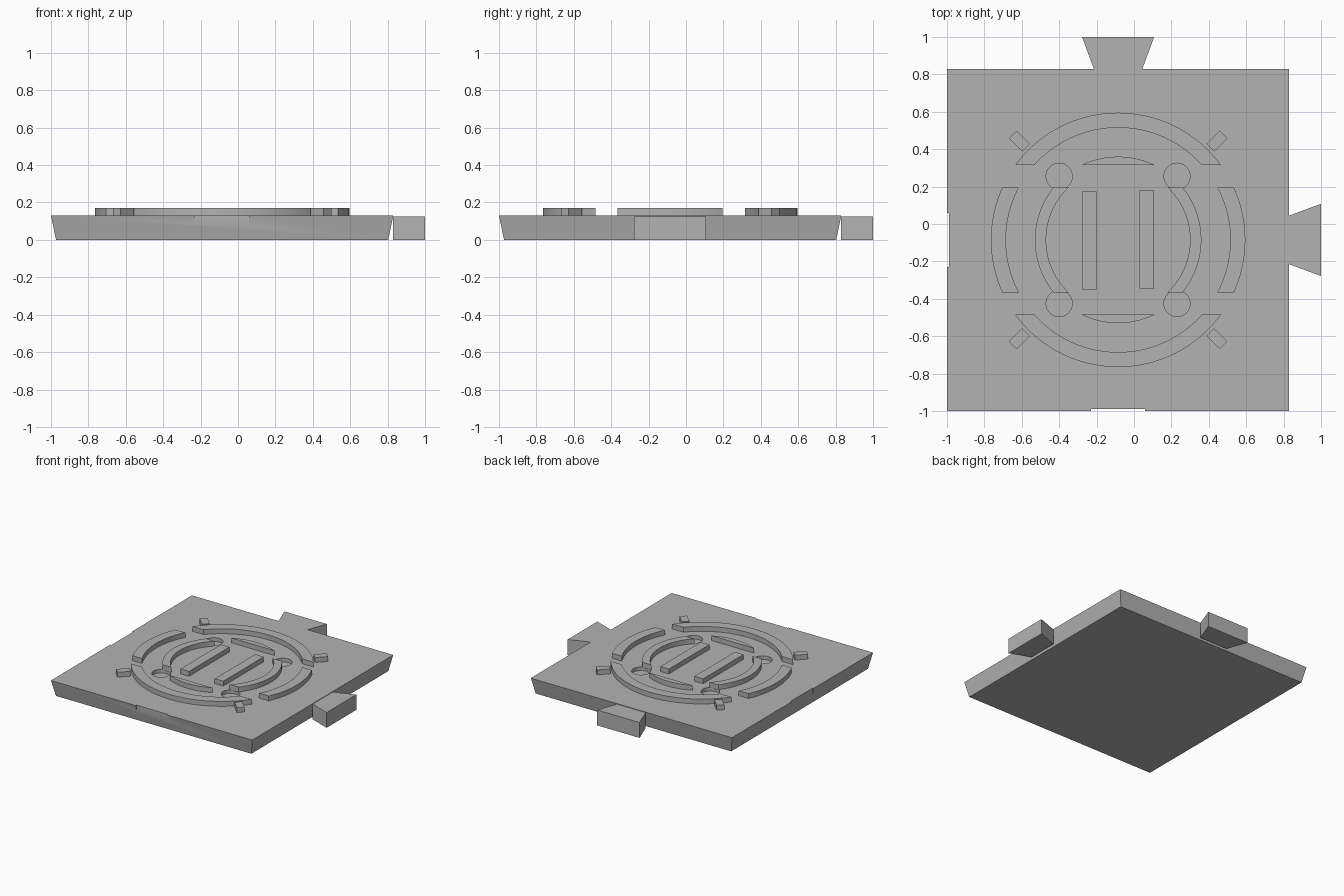
import bpy, bmesh, math

cube = bpy.data.objects.get("Cube")
if cube:
    bpy.data.objects.remove(cube, do_unlink=True)

C = -0.085           # plate centre in x and y
TOP, RAISED = 0.13, 0.17
SINK = 0.005         # raised parts reach slightly into the plate

grey = bpy.data.materials.new("plain grey")
grey.use_nodes = True
grey.diffuse_color = (0.45, 0.45, 0.45, 1)
grey.node_tree.nodes["Principled BSDF"].inputs["Base Color"].default_value = (0.45, 0.45, 0.45, 1)


def prism(name, points, z0, z1, inset=0.0):
    """Extrude an outline around the plate centre; inset pulls the bottom in."""
    bm = bmesh.new()
    rings = []
    for z, d in ((z0, inset), (z1, 0.0)):
        rings.append([bm.verts.new((C + x - math.copysign(d, x), C + y - math.copysign(d, y), z))
                      for x, y in points])
    low, high = rings
    bm.faces.new(low[::-1])
    bm.faces.new(high)
    n = len(points)
    for i in range(n):
        j = (i + 1) % n
        bm.faces.new((low[i], low[j], high[j], high[i]))
    bmesh.ops.recalc_face_normals(bm, faces=bm.faces)
    mesh = bpy.data.meshes.new(name)
    bm.to_mesh(mesh)
    bm.free()
    mesh.materials.append(grey)
    ob = bpy.data.objects.new(name, mesh)
    bpy.context.collection.objects.link(ob)
    return ob


def box(x0, x1, y0, y1):
    return [(x0, y0), (x1, y0), (x1, y1), (x0, y1)]


def arc(r, a, b, steps=40):
    return [(r * math.cos(a + (b - a) * i / steps), r * math.sin(a + (b - a) * i / steps))
            for i in range(steps + 1)]


def turn(points, a):
    c, s = math.cos(a), math.sin(a)
    return [(x * c - y * s, x * s + y * c) for x, y in points]


def cut(target, cutter):
    cutter.hide_render = True
    mod = target.modifiers.new("cut", 'BOOLEAN')
    mod.operation, mod.solver, mod.object = 'DIFFERENCE', 'EXACT', cutter
    bpy.ops.object.select_all(action='DESELECT')
    bpy.context.view_layer.objects.active = target
    target.select_set(True)
    bpy.ops.object.modifier_apply(modifier=mod.name)
    bpy.data.objects.remove(cutter, do_unlink=True)


# Base plate with sides that taper inward to the bottom
H = 0.915
plate = prism("base_plate", box(-H, H, -H, H), 0, TOP, inset=0.027)

# Shallow notches on the front and right edges
cut(plate, prism("notch_cutter", box(-0.145, 0.145, -1.2, -H + 0.01), -0.1, 0.3))
cut(plate, prism("notch_cutter", box(-1.2, -H + 0.01, -0.145, 0.145), -0.1, 0.3))

# Four round recesses
for sx in (-1, 1):
    for sy in (-1, 1):
        disc = [(x + sx * 0.315, y + sy * 0.34) for x, y in arc(0.07, 0, math.tau, 32)[:-1]]
        cut(plate, prism("recess_cutter", disc, TOP - 0.03, 0.3))

# Dovetail connectors on the back and left edges
tab = [(-0.13, H), (0.13, H), (0.193, 1.085), (-0.193, 1.085)]
prism("back_connector", tab, 0, 0.126)
prism("left_connector", turn(tab, -math.pi / 2), 0, 0.126)

# Two concentric rings, broken by straight gaps
GAP_IN, GAP_OUT = 0.28, 0.40


def side_band(R, r):
    a, b = math.asin(GAP_IN / R), math.asin(GAP_IN / r)
    return arc(R, -a, a) + arc(r, b, -b)


def end_band(R, r):
    a = math.asin(GAP_OUT / R)
    outer = arc(R, a, math.pi - a)
    if r <= GAP_OUT:
        return outer
    b = math.asin(GAP_OUT / r)
    return outer + arc(r, math.pi - b, b)


for ring, R, r in (("outer_ring", 0.68, 0.60), ("inner_ring", 0.445, 0.385)):
    for half, a in (("left", 0), ("right", math.pi)):
        prism(f"{ring}_{half}", turn(side_band(R, r), a), TOP - SINK, RAISED)
    for half, a in (("back", 0), ("front", math.pi)):
        prism(f"{ring}_{half}", turn(end_band(R, r), a), TOP - SINK, RAISED)

# Corner ticks pointing outward on the diagonals
for i in range(4):
    tick = turn(box(0.697, 0.797, -0.029, 0.029), math.pi / 4 + i * math.pi / 2)
    prism(f"corner_tick_{i + 1}", tick, TOP - SINK, RAISED)

# Pair of raised bars in the middle
for side, s in (("left", 1), ("right", -1)):
    prism(f"centre_bar_{side}", turn(box(0.115, 0.193, -0.26, 0.265), 0 if s > 0 else math.pi),
          TOP - SINK, RAISED)

# Keep the straight edges crisp and the arcs smooth
bpy.ops.object.select_all(action='DESELECT')
for ob in bpy.context.scene.objects:
    if ob.type == 'MESH' and grey.name in ob.data.materials:
        ob.select_set(True)
        bpy.context.view_layer.objects.active = ob
bpy.ops.object.shade_smooth_by_angle(angle=math.radians(30))
